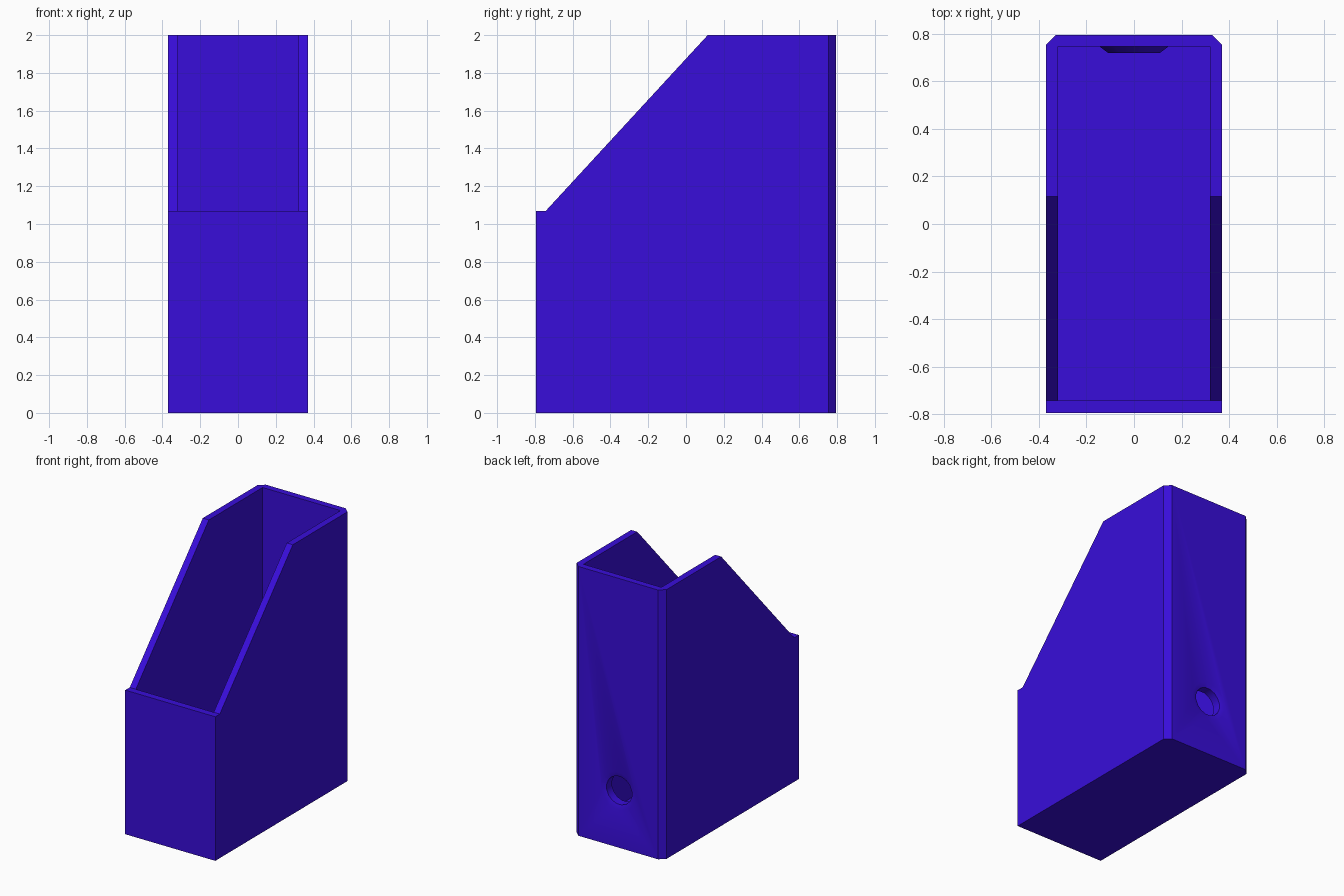
import bpy
import bmesh
from math import pi
from mathutils import Matrix

cube = bpy.data.objects.get("Cube")
if cube:
    bpy.data.objects.remove(cube, do_unlink=True)

# Single violet-blue plastic
plastic = bpy.data.materials.new("violet_blue_plastic")
plastic.use_nodes = True
color = (0.04, 0.004, 0.70, 1)
plastic.diffuse_color = color
plastic.node_tree.nodes["Principled BSDF"].inputs["Base Color"].default_value = color


def finish(name, bm):
    bmesh.ops.recalc_face_normals(bm, faces=bm.faces)
    mesh = bpy.data.meshes.new(name)
    bm.to_mesh(mesh)
    bm.free()
    mesh.materials.append(plastic)
    obj = bpy.data.objects.new(name, mesh)
    bpy.context.collection.objects.link(obj)
    return obj


def prism(name, points, offset):
    """Extrude a closed outline along an offset vector."""
    bm = bmesh.new()
    face = bm.faces.new([bm.verts.new(p) for p in points])
    out = bmesh.ops.extrude_face_region(bm, geom=[face])
    verts = [v for v in out["geom"] if isinstance(v, bmesh.types.BMVert)]
    bmesh.ops.translate(bm, verts=verts, vec=offset)
    return finish(name, bm)


def cone_y(name, r_front, r_back, y_front, y_back, z):
    """Tapered round plug lying along y."""
    bm = bmesh.new()
    bmesh.ops.create_cone(bm, cap_ends=True, segments=16, radius1=r_back,
                          radius2=r_front, depth=y_back - y_front)
    turn = Matrix.Rotation(pi / 2, 4, "X") @ Matrix.Rotation(pi / 16, 4, "Z")
    bmesh.ops.transform(bm, matrix=turn, verts=bm.verts)
    bmesh.ops.translate(bm, verts=bm.verts, vec=(0, (y_front + y_back) / 2, z))
    return finish(name, bm)


def combine(target, tool, operation):
    tool.hide_render = True
    mod = target.modifiers.new("combine", "BOOLEAN")
    mod.operation = operation
    mod.solver = "EXACT"
    mod.object = tool
    bpy.context.view_layer.objects.active = target
    bpy.ops.object.modifier_apply(modifier=mod.name)
    bpy.data.objects.remove(tool, do_unlink=True)


W, D, H = 0.37, 0.795, 2.0
IN_X, IN_FRONT, IN_BACK, FLOOR = 0.32, -0.742, 0.746, 0.05
HOLE_Z = 0.42

# Outer shell with chamfered rear corners
holder = prism("file_holder", [(-W, -D, 0), (W, -D, 0), (W, 0.755, 0), (0.328, D, 0),
                               (-0.328, D, 0), (-W, 0.755, 0)], (0, 0, H))

# Sloping cut across the front and sides
slope = prism("slope_cutter", [(-1, -1, 1.07), (-1, -0.742, 1.07), (-1, 0.115, H),
                               (-1, 0.115, 2.5), (-1, -1, 2.5)], (2, 0, 0))
combine(holder, slope, "DIFFERENCE")

# Storage cavity
cavity = prism("cavity_cutter", [(-IN_X, IN_FRONT, FLOOR), (IN_X, IN_FRONT, FLOOR),
                                 (IN_X, IN_BACK, FLOOR), (-IN_X, IN_BACK, FLOOR)], (0, 0, 3))
combine(holder, cavity, "DIFFERENCE")

# Finger hole with a tapered collar inside and a shallow rim outside
combine(holder, cone_y("collar", 0.112, 0.18, 0.72, 0.77, HOLE_Z), "UNION")
combine(holder, cone_y("hole_cutter", 0.105, 0.105, 0.65, 0.9, HOLE_Z), "DIFFERENCE")
combine(holder, cone_y("rim_cutter", 0.1, 0.15, 0.782, 0.798, HOLE_Z), "DIFFERENCE")

bpy.ops.object.select_all(action="DESELECT")
holder.select_set(True)
bpy.context.view_layer.objects.active = holder
bpy.ops.object.shade_smooth_by_angle(angle=0.5)
